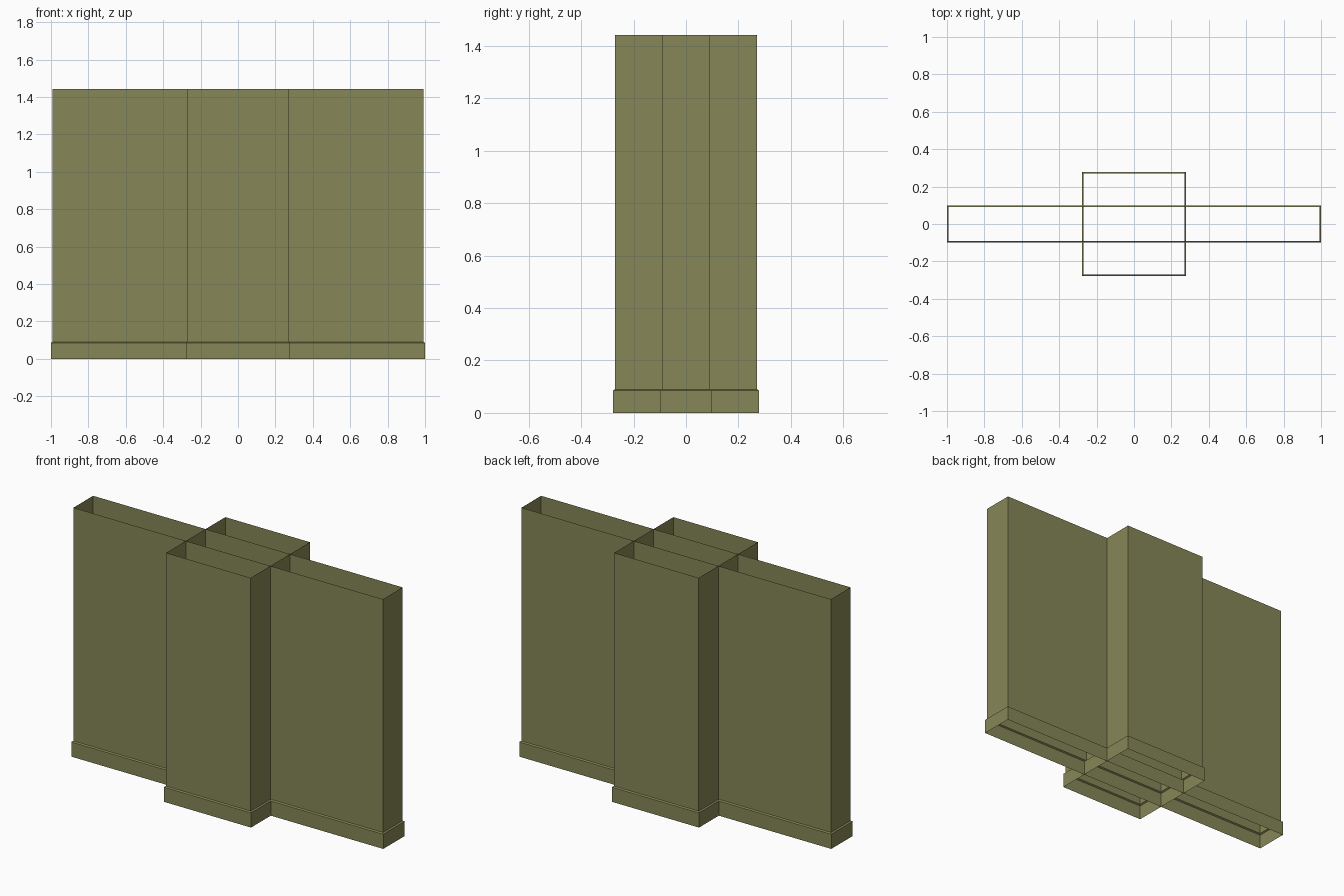
import bpy, bmesh

if "Cube" in bpy.data.objects:
    bpy.data.objects.remove(bpy.data.objects["Cube"])

olive = bpy.data.materials.new("olive")
olive.diffuse_color = (0.24, 0.245, 0.095, 1)
olive.use_nodes = True
olive.node_tree.nodes["Principled BSDF"].inputs["Base Color"].default_value = olive.diffuse_color

HEIGHT = 1.442
# skirting and wall profile: (outward offset, z)
PROFILE = [(0.008, 0.0), (0.008, 0.085), (0.0, 0.09), (0.0, HEIGHT)]


def wall_shell(name, hx, hy):
    """Open rectangular shell of thin walls with a skirting at the foot."""
    bm = bmesh.new()
    rings = []
    for off, z in PROFILE:
        x, y = hx + off, hy + off
        rings.append([bm.verts.new((sx * x, sy * y, z))
                      for sx, sy in ((-1, -1), (1, -1), (1, 1), (-1, 1))])
    for low, high in zip(rings, rings[1:]):
        for i in range(4):
            j = (i + 1) % 4
            bm.faces.new((low[i], low[j], high[j], high[i]))
    mesh = bpy.data.meshes.new(name)
    bm.to_mesh(mesh)
    bm.free()
    mesh.materials.append(olive)
    obj = bpy.data.objects.new(name, mesh)
    bpy.context.collection.objects.link(obj)
    return obj


# long wall and the square pillar it passes through
wall_shell("long_wall", 0.992, 0.09)
wall_shell("square_pillar", 0.271, 0.271)
